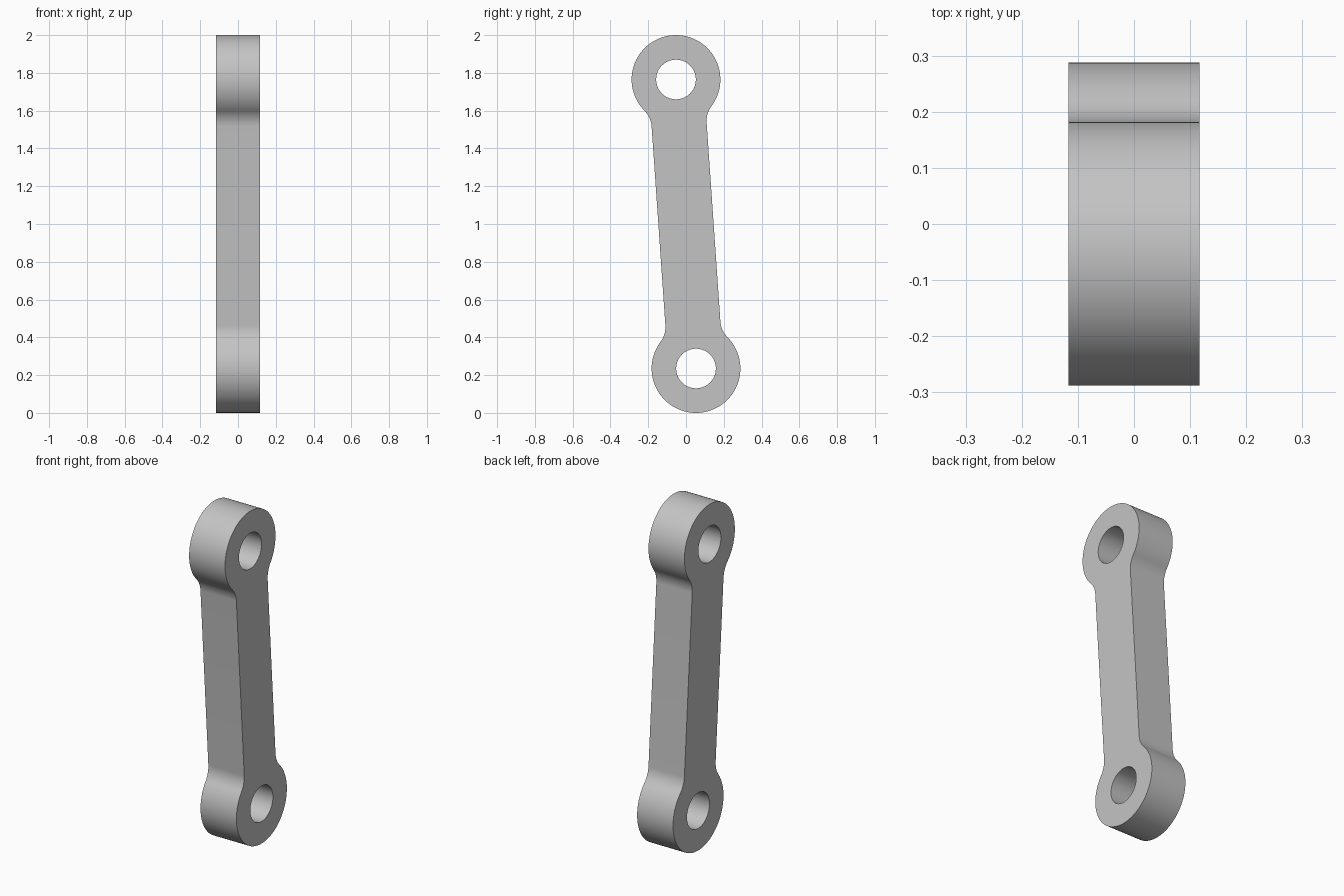
import bpy, bmesh
from math import sin, cos, sqrt, atan2, pi
from mathutils import Matrix, Vector

cube = bpy.data.objects.get("Cube")
if cube:
    bpy.data.objects.remove(cube, do_unlink=True)

# Link dimensions
EYE_R, HOLE_R, HALF_BAR = 0.235, 0.105, 0.146
FILLET, HALF_T = 0.13, 0.117
EYE_Y, EYE_Z = 0.053, 0.765
HALF_L = sqrt(EYE_Y ** 2 + EYE_Z ** 2)
TILT = atan2(EYE_Y, EYE_Z)


def arc(cy, cz, r, a0, a1, n):
    """Points (y, z) along an arc."""
    steps = [a0 + (a1 - a0) * i / n for i in range(n + 1)]
    return [(cy + r * cos(a), cz + r * sin(a)) for a in steps]


# One quarter of the outline: bar edge, concave fillet, then round eye
drop = sqrt((EYE_R + FILLET) ** 2 - (HALF_BAR + FILLET) ** 2)
touch = atan2(drop, HALF_BAR + FILLET)
quarter = arc(HALF_BAR + FILLET, HALF_L - drop, FILLET, pi, pi - touch, 12)
quarter += arc(0, HALF_L, EYE_R, -touch, pi / 2, 40)[1:]

# Mirror it into the closed outline
half = quarter + [(-y, z) for y, z in quarter[-2::-1]]
outline = half + [(-y, -z) for y, z in half]
holes = [arc(0, s * HALF_L, HOLE_R, 0, 2 * pi, 64)[:-1] for s in (-1, 1)]

# Fill the plate around the holes and extrude it to full thickness
bm = bmesh.new()
edges = []
for loop in [outline] + holes:
    vs = [bm.verts.new((-HALF_T, y, z)) for y, z in loop]
    edges += [bm.edges.new((v, vs[(i + 1) % len(vs)])) for i, v in enumerate(vs)]
bmesh.ops.triangle_fill(bm, edges=edges, use_beauty=True, normal=(-1, 0, 0))
ext = bmesh.ops.extrude_face_region(bm, geom=bm.faces[:], use_keep_orig=True)
moved = [g for g in ext["geom"] if isinstance(g, bmesh.types.BMVert)]
bmesh.ops.translate(bm, verts=moved, vec=Vector((2 * HALF_T, 0, 0)))
bmesh.ops.recalc_face_normals(bm, faces=bm.faces[:])

# Lean the link and stand it on the ground
bm.transform(Matrix.Translation((0, 0, 1)) @ Matrix.Rotation(TILT, 4, 'X'))
mesh = bpy.data.meshes.new("connecting_link")
bm.to_mesh(mesh)
bm.free()
link = bpy.data.objects.new("connecting_link", mesh)
bpy.context.collection.objects.link(link)

# Plain grey metal
grey = bpy.data.materials.new("light_grey")
grey.use_nodes = True
colour = (0.55, 0.55, 0.55, 1)
grey.diffuse_color = colour
grey.node_tree.nodes["Principled BSDF"].inputs["Base Color"].default_value = colour
mesh.materials.append(grey)

bpy.ops.object.select_all(action='DESELECT')
link.select_set(True)
bpy.context.view_layer.objects.active = link
bpy.ops.object.shade_smooth_by_angle(angle=pi / 6)
